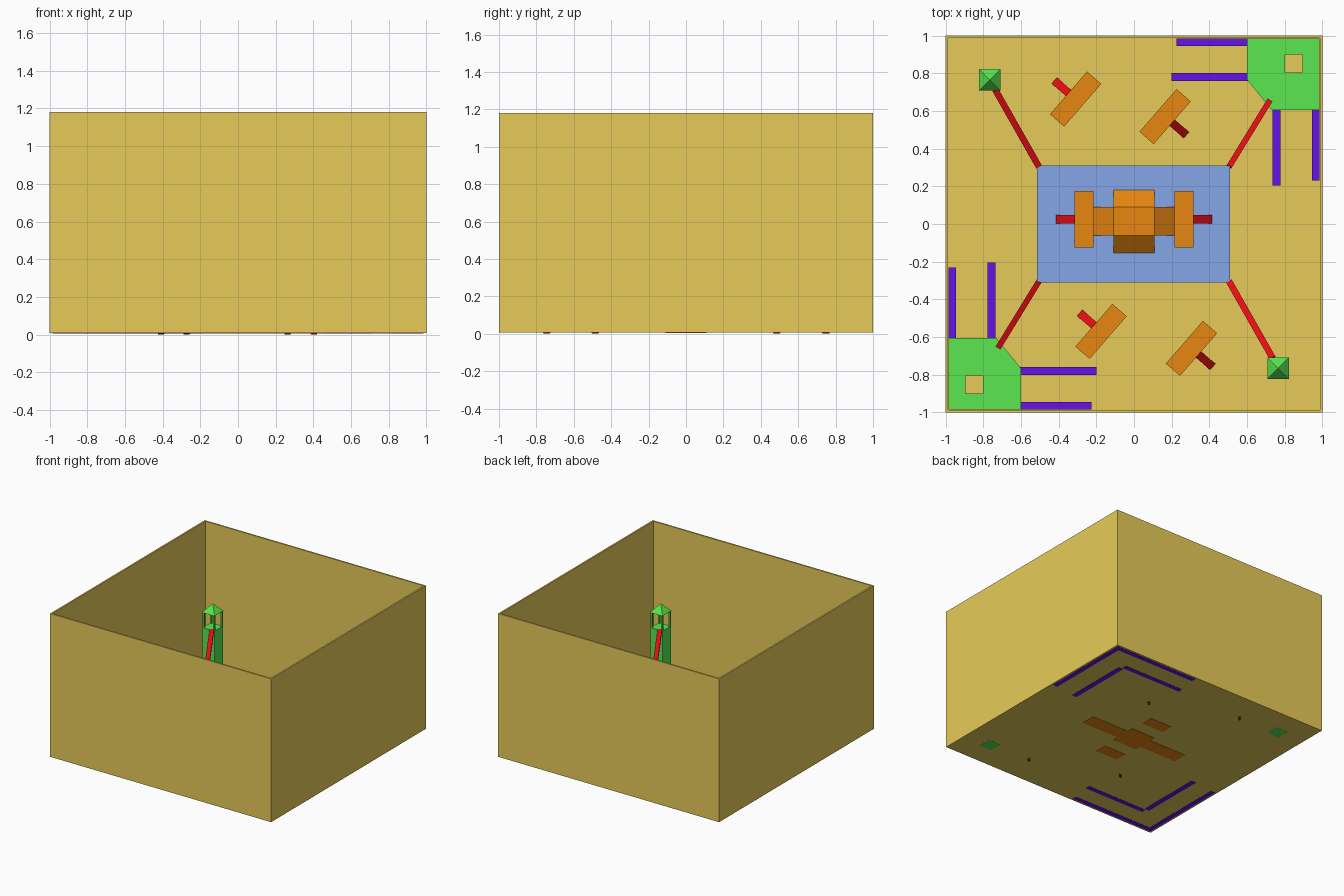
import bpy, bmesh, math
from mathutils import Vector, Matrix

if "Cube" in bpy.data.objects:
    bpy.data.objects.remove(bpy.data.objects["Cube"])


def material(name, r, g, b):
    m = bpy.data.materials.new(name)
    m.use_nodes = True
    m.diffuse_color = (r, g, b, 1)
    m.node_tree.nodes["Principled BSDF"].inputs["Base Color"].default_value = (r, g, b, 1)
    return m


SAND = material("sand yellow", 0.8, 0.6, 0.1)
BLUE = material("soft blue", 0.23, 0.38, 0.8)
GREEN = material("bright green", 0.1, 0.8, 0.08)
ORANGE = material("orange", 0.8, 0.24, 0.005)
RED = material("red", 0.8, 0.004, 0.007)
PURPLE = material("purple", 0.13, 0.006, 0.8)

FLOOR, BLUE_TOP, GREEN_TOP, DECK = 0.012, 0.32, 0.15, 0.46
HALF_TURN = Matrix.Rotation(math.pi, 4, "Z")


def finish(name, bm, mat):
    bmesh.ops.recalc_face_normals(bm, faces=bm.faces)
    me = bpy.data.meshes.new(name)
    bm.to_mesh(me)
    bm.free()
    me.materials.append(mat)
    ob = bpy.data.objects.new(name, me)
    bpy.context.collection.objects.link(ob)
    return ob


def box(name, mat, lo, hi, matrix=Matrix()):
    """Box between two corners, then moved by a matrix."""
    lo, hi = Vector(lo), Vector(hi)
    bm = bmesh.new()
    bmesh.ops.create_cube(bm, size=1)
    bmesh.ops.scale(bm, vec=hi - lo, verts=bm.verts)
    bmesh.ops.translate(bm, vec=(lo + hi) / 2, verts=bm.verts)
    bmesh.ops.transform(bm, matrix=matrix, verts=bm.verts)
    return finish(name, bm, mat)


def prism(name, mat, points, extrude, matrix=Matrix()):
    """Flat outline pushed along a vector."""
    bm = bmesh.new()
    face = bm.faces.new([bm.verts.new(p) for p in points])
    grown = bmesh.ops.extrude_face_region(bm, geom=[face])
    verts = [v for v in grown["geom"] if isinstance(v, bmesh.types.BMVert)]
    bmesh.ops.translate(bm, vec=extrude, verts=verts)
    bmesh.ops.transform(bm, matrix=matrix, verts=bm.verts)
    return finish(name, bm, mat)


def beam(name, mat, start, end, width, thick, matrix=Matrix()):
    """Straight plank from start to end, lying flat across."""
    start, end = Vector(start), Vector(end)
    along = (end - start).normalized()
    side = Vector((0, 0, 1)).cross(along).normalized()
    up = along.cross(side)
    rot = Matrix((along, side, up)).transposed().to_4x4()
    length = (end - start).length
    return box(name, mat, (0, -width / 2, -thick / 2), (length, width / 2, thick / 2),
               matrix @ Matrix.Translation(start) @ rot)


# Floor and four enclosing walls
T, TOP = 0.013, 1.18
box("floor", SAND, (-1, -1, 0.008), (1, 1, FLOOR))
for i, side in enumerate(("front", "left", "back", "right")):
    box(side + "_wall", SAND, (-1, -1, 0.008), (1, -1 + T, TOP),
        Matrix.Rotation(i * math.pi / 2, 4, "Z"))

# Raised middle platform
box("middle_platform", BLUE, (-0.515, -0.31, FLOOR), (0.51, 0.31, BLUE_TOP))

# Hub on the platform, with ramps on four sides
HUB = BLUE_TOP + 0.08
prism("hub_side_ramps", ORANGE,
      [(-0.22, -0.06, BLUE_TOP), (-0.11, -0.06, HUB), (0.11, -0.06, HUB), (0.22, -0.06, BLUE_TOP)],
      (0, 0.15, 0))
prism("hub_cross_ramps", ORANGE,
      [(-0.11, -0.155, BLUE_TOP), (-0.11, -0.06, HUB), (-0.11, 0.09, HUB), (-0.11, 0.18, BLUE_TOP)],
      (0.22, 0, 0))

# Footings under the hub, flush with the underside
box("long_footing", ORANGE, (-0.45, -0.06, 0.006), (0.45, 0.06, FLOOR))
box("hub_footing", ORANGE, (-0.11, -0.11, 0.0055), (0.11, 0.11, FLOOR))
for y in (-0.27, 0.27):
    box("cross_footing", ORANGE, (-0.1, y - 0.05, 0.006), (0.1, y + 0.05, FLOOR))


def barrier(name, x, y, base, angle, side):
    """Upright block held by one slanted prop."""
    m = Matrix.Translation((x, y, base)) @ Matrix.Rotation(math.radians(angle), 4, "Z")
    box(name, ORANGE, (-0.05, -0.15, -0.003), (0.05, 0.15, 0.11), m)
    beam(name + "_prop", RED, (side * 0.14, 0, 0.0), (side * 0.03, 0, 0.09), 0.043, 0.03, m)


# Barriers on the floor and on the platform
for x, y, side in ((-0.31, 0.663, -1), (0.165, 0.57, 1), (-0.175, -0.57, -1), (0.305, -0.66, 1)):
    barrier("floor_barrier", x, y, FLOOR, -41, side)
for side in (-1, 1):
    barrier("platform_barrier", side * 0.265, 0.025, BLUE_TOP, 0, side)

# Everything below repeats in the opposite corner
for tag, turn in (("back", Matrix()), ("front", HALF_TURN)):
    # Corner platform with a cut corner and a square hatch
    outline = [(0.6, 0.985), (0.6, 0.765), (0.73, 0.605), (0.985, 0.605), (0.985, 0.985)]
    deck = prism(tag + "_corner_platform", GREEN,
                 [(x, y, GREEN_TOP - 0.03) for x, y in outline], (0, 0, 0.03), turn)
    cutter = box("hatch_cutter", GREEN, (0.8, 0.805, 0), (0.895, 0.9, 0.4), turn)
    cutter.hide_render = True
    mod = deck.modifiers.new("hatch", "BOOLEAN")
    mod.operation = "DIFFERENCE"
    mod.solver = "EXACT"
    mod.object = cutter
    bpy.context.view_layer.objects.active = deck
    bpy.ops.object.modifier_apply(modifier=mod.name)
    bpy.data.objects.remove(cutter)

    # Low walls carrying the corner platform
    low, high = 0.0065, GREEN_TOP - 0.03
    box(tag + "_outer_wall_x", PURPLE, (0.225, 0.945, low), (0.985, 0.985, high), turn)
    box(tag + "_inner_wall_x", PURPLE, (0.2, 0.76, low), (0.75, 0.8, high), turn)
    box(tag + "_outer_wall_y", PURPLE, (0.945, 0.23, low), (0.985, 0.985, high), turn)
    box(tag + "_inner_wall_y", PURPLE, (0.735, 0.205, low), (0.778, 0.75, high), turn)

    # Watch tower: body, corner posts and pointed roof
    m = turn @ Matrix.Translation((-0.765, 0.765, 0))
    box(tag + "_tower_body", GREEN, (-0.054, -0.054, 0.007), (0.054, 0.054, DECK), m)
    for sx in (-1, 1):
        for sy in (-1, 1):
            box(tag + "_tower_post", GREEN, (sx * 0.054, sy * 0.054, DECK),
                (sx * 0.041, sy * 0.041, 0.585), m)
    bm = bmesh.new()
    bmesh.ops.create_cone(bm, cap_ends=True, segments=4, radius1=0.057 * math.sqrt(2),
                          radius2=0, depth=0.067,
                          matrix=m @ Matrix.Translation((0, 0, 0.618))
                          @ Matrix.Rotation(math.pi / 4, 4, "Z"))
    finish(tag + "_tower_roof", bm, GREEN)

    # Sloping walkways from the middle platform
    beam(tag + "_tower_walkway", RED, (-0.505, 0.305, BLUE_TOP - 0.005),
         (-0.735, 0.71, DECK), 0.034, 0.02, turn)
    beam(tag + "_corner_walkway", RED, (0.505, 0.305, BLUE_TOP - 0.005),
         (0.72, 0.655, GREEN_TOP), 0.03, 0.02, turn)
